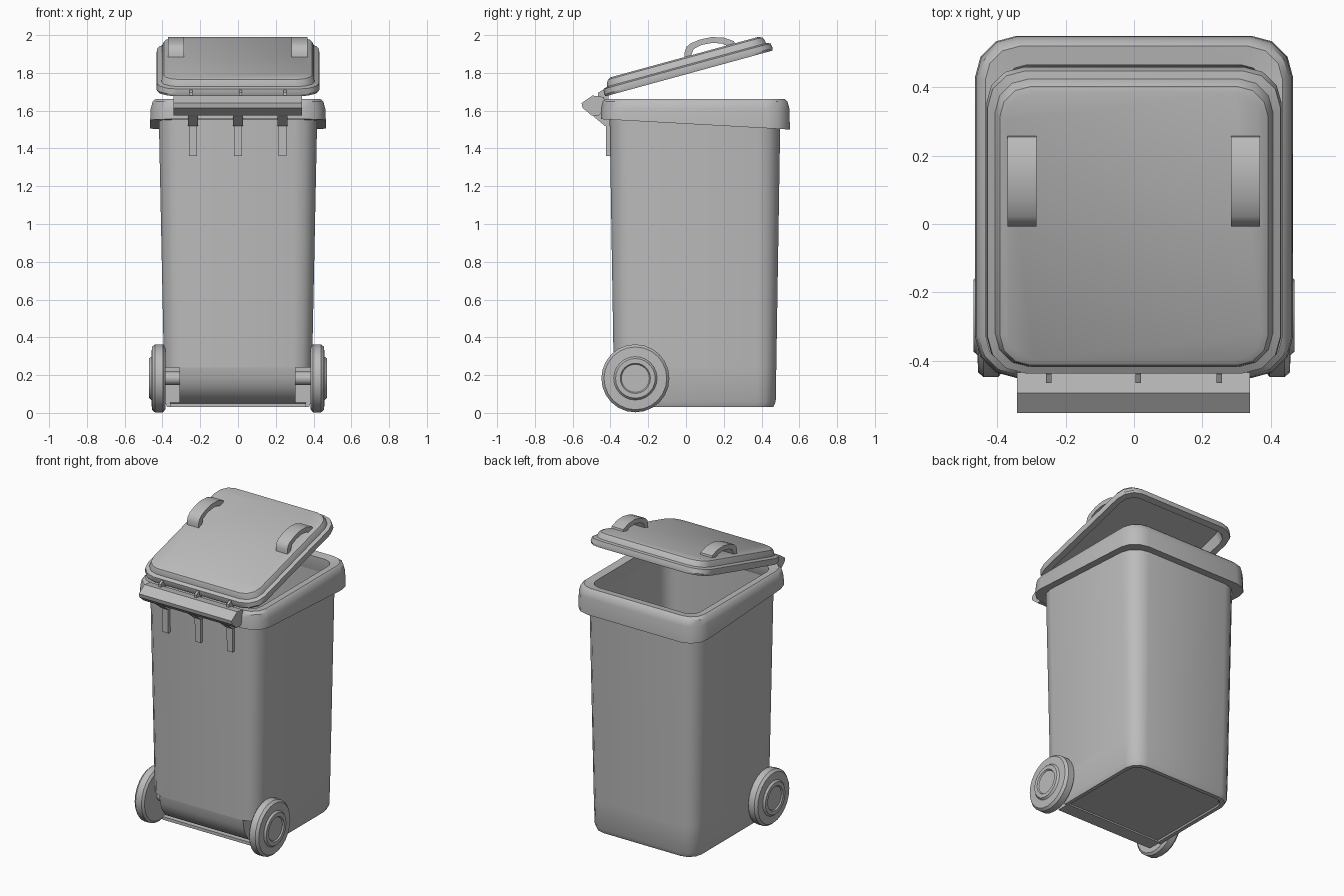
import bpy, bmesh, math
from mathutils import Matrix, Vector

if "Cube" in bpy.data.objects:
    bpy.data.objects.remove(bpy.data.objects["Cube"])

grey = bpy.data.materials.new("bin_grey")
grey.diffuse_color = (0.5, 0.5, 0.5, 1)
grey.use_nodes = True
grey.node_tree.nodes["Principled BSDF"].inputs["Base Color"].default_value = grey.diffuse_color


def finish(name, bm, angle=35):
    """Turn a bmesh into a named, smooth-by-angle grey object."""
    bmesh.ops.remove_doubles(bm, verts=bm.verts, dist=1e-5)
    bmesh.ops.recalc_face_normals(bm, faces=bm.faces)
    me = bpy.data.meshes.new(name)
    bm.to_mesh(me)
    bm.free()
    me.materials.append(grey)
    ob = bpy.data.objects.new(name, me)
    bpy.context.collection.objects.link(ob)
    bpy.ops.object.select_all(action='DESELECT')
    bpy.context.view_layer.objects.active = ob
    ob.select_set(True)
    bpy.ops.object.shade_smooth_by_angle(angle=math.radians(angle))
    return ob


def ring(hx, y0, y1, r, z, seg=3, ymin=-9):
    """Rounded rectangle; z may be a function of y."""
    pts = []
    for cx, cy, a0 in ((hx - r, y1 - r, 0), (r - hx, y1 - r, 90),
                       (r - hx, y0 + r, 180), (hx - r, y0 + r, 270)):
        for i in range(seg + 1):
            a = math.radians(a0 + 90 * i / seg)
            y = max(cy + r * math.sin(a), ymin)
            pts.append((cx + r * math.cos(a), y, z(y) if callable(z) else z))
    return pts


def loft(name, rings, loop=False, matrix=None, angle=35):
    """Skin a stack of rings, capped at both ends unless it loops."""
    bm = bmesh.new()
    vs = [[bm.verts.new(p) for p in r] for r in rings]
    n = len(vs[0])
    for a, b in zip(vs, vs[1:] + (vs[:1] if loop else [])):
        for i in range(n):
            j = (i + 1) % n
            bm.faces.new((a[i], a[j], b[j], b[i]))
    if not loop:
        bm.faces.new(vs[0])
        bm.faces.new(vs[-1])
    if matrix:
        bm.transform(matrix)
    return finish(name, bm, angle)


def extrude(name, yz, x0, x1, matrix=None, angle=35):
    """Extrude a y-z profile along x."""
    return loft(name, [[(x, y, z) for y, z in yz] for x in (x0, x1)],
                matrix=matrix, angle=angle)


def lathe(name, xr, y, z, steps=24):
    """Revolve an (x, radius) profile around the wheel axis."""
    rings = []
    for x, r in xr:
        rings.append([(x, y + r * math.cos(t * math.tau / steps),
                       z + r * math.sin(t * math.tau / steps)) for t in range(steps)])
    return loft(name, rings)


# Hollow tapered body, cut back at the lower front for the axle
CUT = -0.20
loft("bin_body", [
    ring(0.345, -0.34, 0.43, 0.07, 0.04, ymin=CUT),
    ring(0.35, -0.345, 0.435, 0.07, 0.03, ymin=CUT),
    ring(0.375, -0.37, 0.462, 0.09, 0.03, ymin=CUT),
    ring(0.388, -0.38, 0.475, 0.1, 0.06, ymin=CUT),
    ring(0.392, -0.383, 0.478, 0.1, 0.24, ymin=CUT),
    ring(0.392, -0.383, 0.478, 0.1, 0.24),
    ring(0.42, -0.405, 0.50, 0.12, 1.6),
    ring(0.395, -0.38, 0.475, 0.1, 1.6),
    ring(0.37, -0.36, 0.455, 0.08, 0.26),
])

# Collar with a skirt that drops lower toward the back
skirt = lambda y: 1.553 - 0.055 * (y + 0.41)
loft("rim_collar", [
    ring(0.385, -0.37, 0.465, 0.07, 1.59),
    ring(0.41, -0.395, 0.49, 0.11, skirt),
    ring(0.465, -0.45, 0.55, 0.12, skirt),
    ring(0.462, -0.448, 0.548, 0.12, 1.61),
    ring(0.452, -0.44, 0.537, 0.11, 1.648),
    ring(0.435, -0.425, 0.52, 0.10, 1.663),
    ring(0.385, -0.37, 0.465, 0.07, 1.655),
], loop=True)

# Lower front housing, foot plate and axle
extrude("axle_housing", [(-0.383, 0.24), (-0.375, 0.185), (-0.355, 0.135), (-0.32, 0.09),
                         (-0.27, 0.06), (-0.19, 0.05), (-0.19, 0.24)], -0.31, 0.305)
extrude("foot_plate", [(-0.28, 0.03), (-0.28, 0.05), (-0.19, 0.055), (-0.19, 0.03)], -0.36, 0.36)
AY, AZ = -0.268, 0.183
lathe("axle", [(-0.4, 0.035), (0.4, 0.035)], AY, AZ, 12)

# Wheels with a raised hub ring and recessed cap
for side, s in (("left", -1), ("right", 1)):
    lathe(side + "_wheel", [(s * x, r) for x, r in (
        (0.385, 0.12), (0.385, 0.165), (0.397, 0.18), (0.44, 0.18), (0.456, 0.166),
        (0.458, 0.115), (0.47, 0.105), (0.47, 0.08), (0.462, 0.074), (0.462, 0.02))], AY, AZ)

# Tilted lid: stepped shell, hollow underneath
tilt = Matrix.Translation((0, -0.43, 1.675)) @ Matrix.Rotation(math.radians(15.3), 4, 'X')


def lid_ring(inset, h, r):
    return ring(0.432 - inset, inset, 0.925 - inset, r, h)


loft("lid", [
    lid_ring(0.06, 0.07, 0.07), lid_ring(0.045, 0.0, 0.08), lid_ring(0.004, 0.0, 0.11),
    lid_ring(0.0, 0.012, 0.11), lid_ring(0.004, 0.04, 0.11), lid_ring(0.026, 0.047, 0.10),
    lid_ring(0.032, 0.07, 0.10), lid_ring(0.04, 0.082, 0.09), lid_ring(0.058, 0.09, 0.08),
], matrix=tilt, angle=30)

# Arched lid handles
arch = [(0.462, 0.085), (0.47, 0.115), (0.485, 0.138), (0.51, 0.151), (0.565, 0.158),
        (0.63, 0.154), (0.69, 0.134), (0.737, 0.102), (0.737, 0.085),
        (0.70, 0.085), (0.67, 0.108), (0.62, 0.124), (0.565, 0.128), (0.52, 0.118), (0.495, 0.085)]
for side, x in (("left", -0.37), ("right", 0.283)):
    extrude(side + "_lid_handle", arch, x, x + 0.085, matrix=tilt)

# Hinge bar across the front
extrude("hinge_bar", [(-0.553, 1.64), (-0.548, 1.615), (-0.50, 1.575), (-0.46, 1.575),
                      (-0.425, 1.62), (-0.435, 1.672), (-0.495, 1.68)], -0.342, 0.34, angle=20)

# Hinge tabs above and bracket ribs below the bar
for i, x in enumerate((-0.238, 0.0, 0.235)):
    tx = (-0.25, 0.012, 0.25)[i]
    extrude(f"hinge_tab_{i}", [(-0.465, 1.66), (-0.465, 1.695), (-0.44, 1.71), (-0.41, 1.70),
                               (-0.41, 1.66)], tx - 0.008, tx + 0.008)
    extrude(f"bracket_rib_{i}", [(-0.38, 1.36), (-0.423, 1.36), (-0.425, 1.54), (-0.38, 1.54)],
            x - 0.021, x + 0.021)
    extrude(f"bracket_head_{i}", [(-0.39, 1.52), (-0.43, 1.52), (-0.49, 1.57), (-0.49, 1.59),
                                  (-0.39, 1.59)], x - 0.027, x + 0.027)
